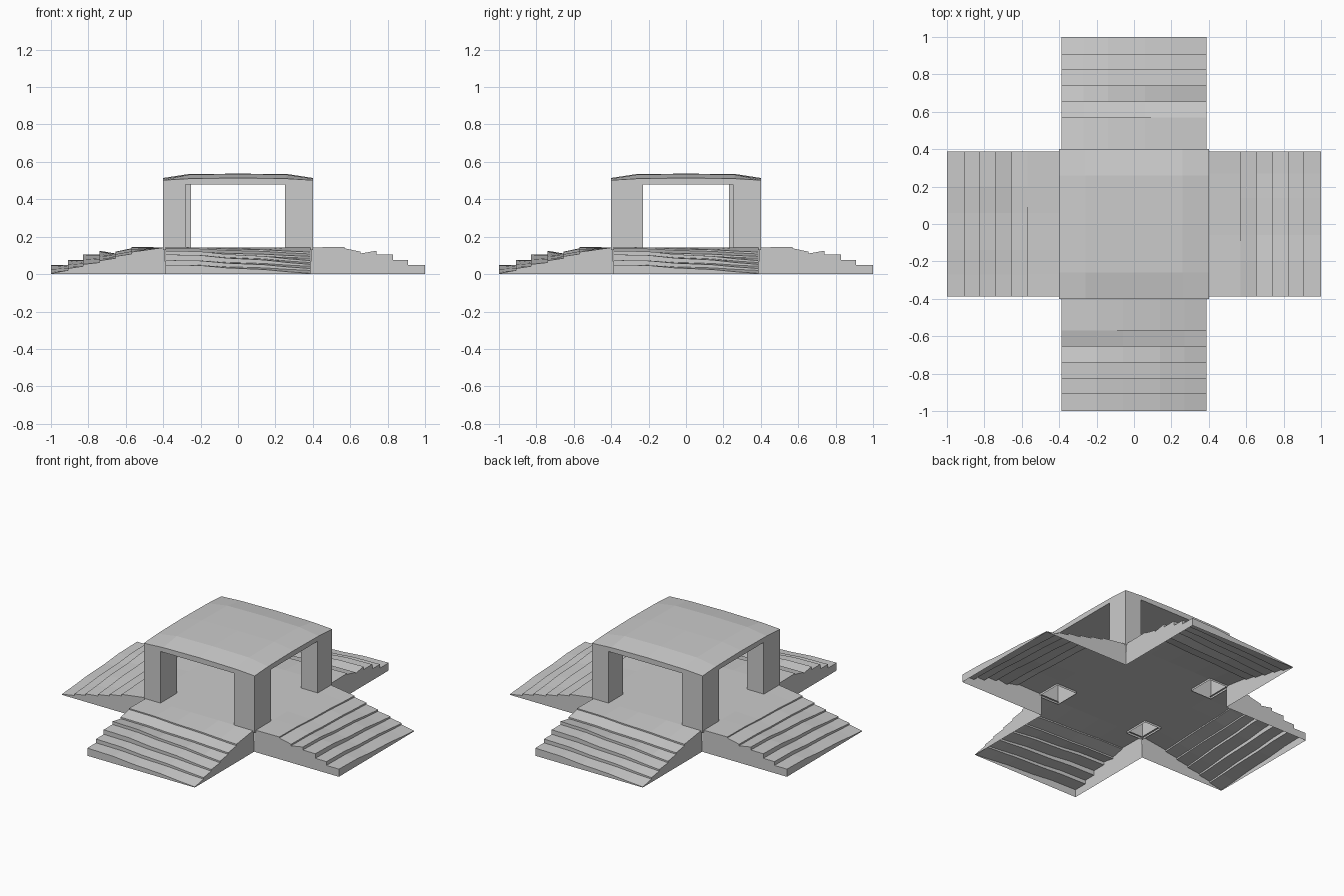
import bpy, bmesh
from math import pi
from mathutils import Matrix

if "Cube" in bpy.data.objects:
    bpy.data.objects.remove(bpy.data.objects["Cube"])

H = 0.4        # half width of platform and roof
FLOOR = 0.143  # platform height
CEIL = 0.48    # underside of roof
# inner corners of the four pillars, counter-clockwise from front left
INNER = [(-0.28, -0.23), (0.25, -0.23), (0.28, 0.25), (-0.25, 0.23)]
(ax, ay), (bx, by), (cx, cy), (dx, dy) = INNER
# cross-shaped outline between the pillars
CROSS = [(ax, -H), (bx, -H), (bx, by), (H, by), (H, cy), (cx, cy),
         (cx, H), (dx, H), (dx, dy), (-H, dy), (-H, ay), (ax, ay)]


def finish(name, bm):
    bmesh.ops.recalc_face_normals(bm, faces=bm.faces)
    me = bpy.data.meshes.new(name)
    bm.to_mesh(me)
    bm.free()
    ob = bpy.data.objects.new(name, me)
    bpy.context.collection.objects.link(ob)
    return ob


def slab(name, outline, z):
    bm = bmesh.new()
    bm.faces.new([bm.verts.new((x, y, z)) for x, y in outline])
    return finish(name, bm)


# Platform floor and ceiling, open under the hollow pillars
slab("platform_floor", CROSS, FLOOR)
slab("roof_underside", CROSS[::-1], CEIL).data.update()

# Hollow corner pillars
for (ix, iy), label in zip(INNER, ("front_left", "front_right", "back_right", "back_left")):
    ox, oy = (H if ix > 0 else -H), (H if iy > 0 else -H)
    bm = bmesh.new()
    ring = [(ox, oy), (ix, oy), (ix, iy), (ox, iy)]
    lo = [bm.verts.new((x, y, 0.13)) for x, y in ring]
    hi = [bm.verts.new((x, y, CEIL)) for x, y in ring]
    for i in range(4):
        j = (i + 1) % 4
        bm.faces.new((lo[i], lo[j], hi[j], hi[i]))
    finish("pillar_" + label, bm)

# Shallow domed roof: grid top with a thin edge band
cuts = [-H, -0.26, 0, 0.26, H]
lift = [0, 0.7, 1, 0.7, 0]
bm = bmesh.new()
top = []
for j, y in enumerate(cuts):
    top.append([bm.verts.new((x, y, 0.502 + 0.012 * max(lift[i], lift[j])
                              + 0.023 * min(1, 1.35 * min(lift[i], lift[j]))))
                for i, x in enumerate(cuts)])
for j in range(4):
    for i in range(4):
        bm.faces.new((top[j][i], top[j][i + 1], top[j + 1][i + 1], top[j + 1][i]))
rim = [e for e in bm.edges if e.is_boundary]
band = bmesh.ops.extrude_edge_only(bm, edges=rim)["geom"]
for v in band:
    if isinstance(v, bmesh.types.BMVert):
        v.co.z = CEIL
finish("roof", bm)

# Worn stair wing: distance from centre, height on the high side, on the low side
STEPS = [(1.0, 0, 0), (1.0, 0.05, 0.004),
         (0.91, 0.05, 0.02), (0.91, 0.075, 0.03),
         (0.83, 0.075, 0.042), (0.83, 0.105, 0.052),
         (0.74, 0.105, 0.062), (0.74, 0.125, 0.072),
         (0.655, 0.11, 0.085), (0.655, 0.12, 0.095),
         (0.57, 0.138, 0.108), (0.57, 0.145, 0.118),
         (0.39, FLOOR, FLOOR)]
# position across the stair and how far it has sunk towards the low side
WEAR = [(-0.388, 0), (-0.2, 0.08), (-0.06, 0.36), (0.14, 0.55), (0.27, 0.82), (0.388, 1)]

for k, label in enumerate(("front", "right", "back", "left")):
    bm = bmesh.new()
    rows = [[bm.verts.new((x, -r, a + (b - a) * w)) for x, w in WEAR] for r, a, b in STEPS]
    for p, q in zip(rows, rows[1:]):
        for i in range(len(WEAR) - 1):
            bm.faces.new((p[i], p[i + 1], q[i + 1], q[i]))
    # side walls, with the underside left open
    for c in (0, -1):
        foot = bm.verts.new((WEAR[c][0], -0.388, 0))
        bm.faces.new([row[c] for row in rows] + [foot])
    bm.transform(Matrix.Rotation(k * pi / 2, 4, 'Z'))
    finish("stairs_" + label, bm)
